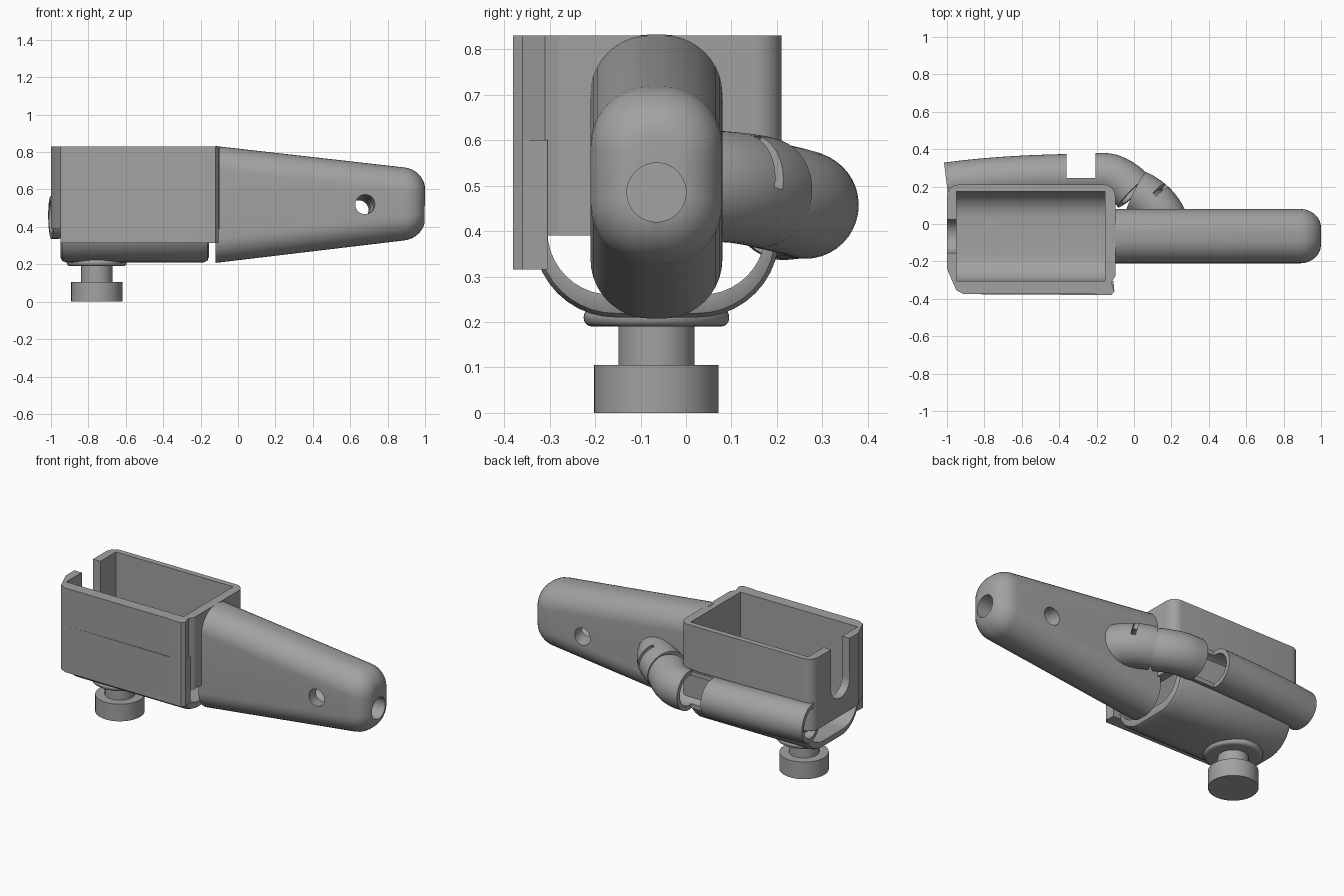
import bpy, bmesh, math
from mathutils import Vector

cube = bpy.data.objects.get("Cube")
if cube:
    bpy.data.objects.remove(cube)

grey = bpy.data.materials.new("plain grey")
grey.use_nodes = True
GREY = (0.36, 0.36, 0.36, 1)
grey.diffuse_color = GREY
grey.node_tree.nodes["Principled BSDF"].inputs["Base Color"].default_value = GREY


def loft(name, rings, closed=False):
    """Skin a list of rings; closed joins last ring to first, otherwise cap both."""
    bm = bmesh.new()
    loops = [[bm.verts.new(p) for p in ring] for ring in rings]
    n = len(loops[0])
    pairs = list(zip(loops, loops[1:])) + ([(loops[-1], loops[0])] if closed else [])
    for a, b in pairs:
        for i in range(n):
            j = (i + 1) % n
            bm.faces.new((a[i], a[j], b[j], b[i]))
    if not closed:
        bm.faces.new(loops[0])
        bm.faces.new(loops[-1])
    bmesh.ops.recalc_face_normals(bm, faces=bm.faces)
    mesh = bpy.data.meshes.new(name)
    bm.to_mesh(mesh)
    bm.free()
    mesh.materials.append(grey)
    obj = bpy.data.objects.new(name, mesh)
    bpy.context.collection.objects.link(obj)
    return obj


def rounded(cx, cy, hx, hy, r, steps=10):
    """Rounded rectangle outline in 2D."""
    pts = []
    for k, (sx, sy) in enumerate(((1, 1), (-1, 1), (-1, -1), (1, -1))):
        for i in range(steps + 1):
            a = math.pi / 2 * (k + i / steps)
            pts.append((cx + sx * (hx - r) + r * math.cos(a), cy + sy * (hy - r) + r * math.sin(a)))
    return pts


def prism(name, outline, lo, hi):
    return loft(name, [[(x, y, z) for x, y in outline] for z in (lo, hi)])


def block(name, x0, x1, y0, y1, z0, z1):
    return prism(name, [(x0, y0), (x1, y0), (x1, y1), (x0, y1)], z0, z1)


def sweep(name, path, radius, inner=0, sides=40):
    """Round bar or hollow pipe along a path."""
    pts = [Vector(p) for p in path]

    def rings(r):
        out = []
        for i, p in enumerate(pts):
            t = (pts[min(i + 1, len(pts) - 1)] - pts[max(i - 1, 0)]).normalized()
            side = t.cross(Vector((0, 0, 1) if abs(t.z) < 0.9 else (1, 0, 0))).normalized()
            up = side.cross(t)
            angles = [2 * math.pi * k / sides for k in range(sides)]
            out.append([p + r * (math.cos(a) * side + math.sin(a) * up) for a in angles])
        return out
    if inner:
        return loft(name, rings(radius) + rings(inner)[::-1], True)
    return loft(name, rings(radius))


def bezier(a, b, c, steps=10):
    a, b, c = Vector(a), Vector(b), Vector(c)
    return [a.lerp(b, i / steps).lerp(b.lerp(c, i / steps), i / steps) for i in range(steps + 1)]


def combine(obj, other, op="DIFFERENCE"):
    mod = obj.modifiers.new("cut", "BOOLEAN")
    mod.operation, mod.object, mod.solver = op, other, "EXACT"
    bpy.context.view_layer.objects.active = obj
    bpy.ops.object.modifier_apply(modifier=mod.name)
    bpy.data.objects.remove(other)


def smooth(obj, angle=32):
    bpy.ops.object.select_all(action="DESELECT")
    obj.select_set(True)
    bpy.context.view_layer.objects.active = obj
    bpy.ops.object.shade_smooth_by_angle(angle=math.radians(angle))


MID = -0.065  # shared centre line in y

# Open cup: upper walls, front panel and round-bottomed lower shell
corner = [(-0.16 + 0.06 * math.cos(a), 0.15 + 0.06 * math.sin(a))
          for a in [math.pi / 12 * i for i in range(7)]]
left_corner = [(-0.94 + 0.06 * math.cos(a), 0.15 + 0.06 * math.sin(a))
               for a in [math.pi / 2 + math.pi / 12 * i for i in range(7)]]
front = [(-1, -0.24), (-0.965, -0.32), (-0.95, -0.355), (-0.91, -0.375), (-0.21, -0.375),
         (-0.19, -0.38), (-0.12, -0.38), (-0.105, -0.36), (-0.12, -0.31), (-0.1, -0.28)]
cup = prism("cup", corner + left_corner + front, 0.39, 0.83)
panel = prism("front_panel", [(-0.95, -0.305), (-0.95, -0.355), (-0.91, -0.375),
                              (-0.12, -0.38), (-0.105, -0.36), (-0.11, -0.305)], 0.315, 0.6)
combine(cup, panel, "UNION")


def shell_rings(spec, z0, r, hy):
    """Round-bottomed trough with softened ends; spec lists x and inset."""
    return [[(x, y, z) for y, z in rounded(MID, z0 + 0.35, hy - d, 0.35 - d, r - d)] for x, d in spec]


shell = loft("shell", shell_rings([(-0.95, 0.03), (-0.941, 0.009), (-0.92, 0), (-0.185, 0),
                                   (-0.164, 0.009), (-0.155, 0.03)], 0.21, 0.18, 0.27))
combine(shell, block("shell_top", -2, 1, -1, 1, 0.6, 2))
combine(cup, shell, "UNION")
cavity = loft("cavity", shell_rings([(-0.95, 0), (-0.155, 0)], 0.26, 0.14, 0.24))
cavity_top = block("cavity_top", -0.95, -0.155, MID - 0.24, MID + 0.24, 0.6, 1.2)
combine(cavity, cavity_top, "UNION")
combine(cup, cavity)

# Round-bottomed slot in the end wall
slot = loft("slot", [[(x, y, z) for y, z in rounded(MID, 0.85, 0.09, 0.35, 0.088)] for x in (-1.1, -0.9)])
combine(cup, slot)
smooth(cup)

# Tapered handle with a rounded tip
rings = []
for x, inset in [(-0.12, 0)] + [(0.89 + 0.11 * math.sin(a), 0.1 * (1 - math.cos(a)))
                                for a in [math.pi / 16 * i for i in range(9)]]:
    t = (x + 0.1) / 1.05
    half = 0.31 - 0.122 * t
    rings.append([(x, y, z) for y, z in rounded(MID, 0.52 + 0.003 * t, 0.145 - inset,
                                                half - inset, 0.13 - 0.9 * inset)])
handle = loft("handle", rings)
combine(handle, sweep("tip_bore", [(0.25, MID, 0.485), (1.1, MID, 0.485)], 0.065))
combine(handle, sweep("cross_bore", [(0.69, -0.3, 0.53), (0.635, 0.17, 0.48)], 0.052))
smooth(handle)

# Side pipe: long section, cut-away trough, collar
pipe = sweep("side_pipe", bezier((-1.0, 0.215, 0.45), (-0.68, 0.26, 0.455), (-0.2, 0.262, 0.457)),
             0.114, 0.088)
combine(pipe, block("pipe_window", -0.36, -0.1, 0.245, 0.6, 0, 1))
combine(pipe, block("cup_space", -0.95, -0.155, MID - 0.24, MID + 0.24, 0.3, 1.2))
smooth(pipe)

# Two elbows leading the pipe into the handle
first = [(-0.205, 0.262, 0.457)] + bezier((-0.16, 0.262, 0.457), (-0.08, 0.258, 0.462), (0.0, 0.172, 0.48))
elbow_outer = sweep("outer_elbow", first, 0.118, 0.09)
combine(elbow_outer, block("cup_space", -0.95, -0.155, MID - 0.24, MID + 0.24, 0.3, 1.2))
smooth(elbow_outer)
elbow_inner = sweep("inner_elbow", bezier((0.012, 0.168, 0.485), (0.13, 0.115, 0.5), (0.172, 0.0, 0.5)),
                    0.122, 0.09)
along, out = Vector((0.09, 0.08, -0.1)), Vector((0.055, 0.1, 0.08))
axis = along.cross(out).normalized() * 0.013
spot = Vector((0.155, 0.2, 0.565))
combine(elbow_inner, sweep("vent", [spot - axis, spot + axis], 0.075))
combine(elbow_inner, sweep("handle_bore", [(0.25, MID, 0.485), (1.1, MID, 0.485)], 0.065))
smooth(elbow_inner)


# Thumb screw under the cup
def column(name, z0, z1, r):
    return sweep(name, [(-0.755, MID, z0), (-0.755, MID, z1)], r, sides=64)


smooth(column("screw_knob", 0, 0.105, 0.137))
smooth(column("screw_shaft", 0.1, 0.265, 0.084))
boss = column("screw_boss", 0.19, 0.23, 0.16)
bevel = boss.modifiers.new("soft_edge", "BEVEL")
bevel.width, bevel.segments = 0.018, 4
bevel.limit_method, bevel.angle_limit = "ANGLE", math.radians(40)
smooth(boss)
